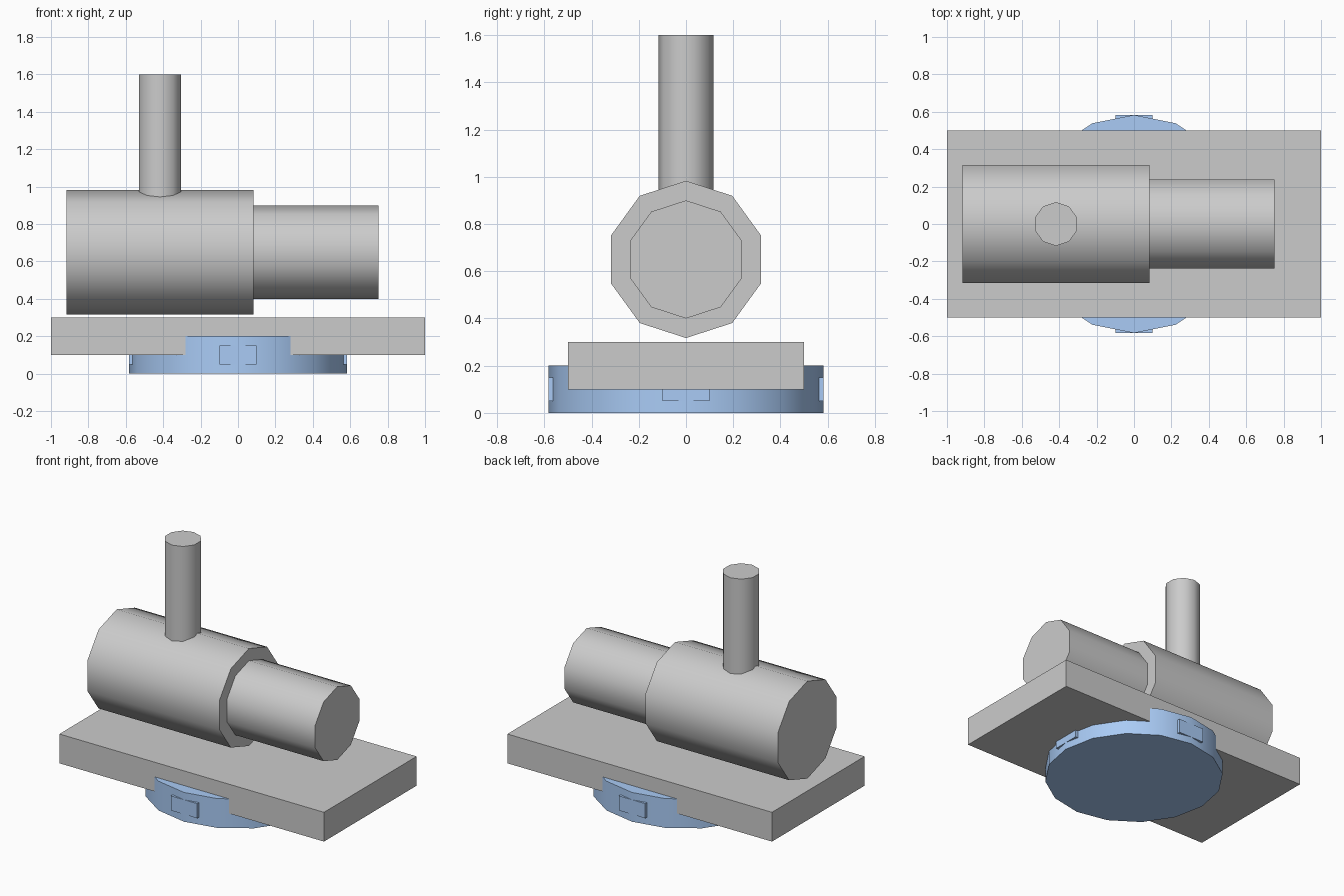
import bpy
from math import pi, radians, cos, sin

if "Cube" in bpy.data.objects:
    bpy.data.objects.remove(bpy.data.objects["Cube"])

blue = bpy.data.materials.new("blue")
blue.diffuse_color = (0.4, 0.6, 0.92, 1)
blue.use_nodes = True
blue.node_tree.nodes["Principled BSDF"].inputs["Base Color"].default_value = blue.diffuse_color


def finish(name, mat):
    ob = bpy.context.object
    ob.name = name
    if mat:
        ob.data.materials.append(mat)
    return ob


def box(name, loc, size, rot_z=0, mat=None):
    bpy.ops.mesh.primitive_cube_add(size=1, location=loc, rotation=(0, 0, rot_z))
    ob = finish(name, mat)
    ob.scale = size
    return ob


def cylinder(name, sides, radius, start, end, center, along_x=False, mat=None):
    mid = (start + end) / 2
    loc = (mid, *center) if along_x else (*center, mid)
    rot = (pi / 2, 0, pi / 2) if along_x else (0, 0, 0)
    bpy.ops.mesh.primitive_cylinder_add(vertices=sides, radius=radius,
                                        depth=end - start, location=loc, rotation=rot)
    ob = finish(name, mat)
    bpy.ops.object.shade_smooth_by_angle(angle=radians(40))
    return ob


# Round base with four side tabs
cylinder("base_disc", 16, 0.583, 0, 0.2, (0, 0), mat=blue)
for i in range(4):
    a = i * pi / 2
    box(f"base_tab_{i + 1}", (0.533 * cos(a), 0.533 * sin(a), 0.1),
        (0.1, 0.2, 0.1), a, blue)

# Rectangular deck
box("deck_plate", (0, 0, 0.2), (2, 1, 0.2))

# Stepped horizontal body and upright handle
cylinder("main_body", 10, 0.333, -0.917, 0.083, (0, 0.65), along_x=True)
cylinder("front_barrel", 10, 0.25, 0.05, 0.75, (0, 0.65), along_x=True)
cylinder("upright_post", 10, 0.117, 0.85, 1.6, (-0.417, 0))
